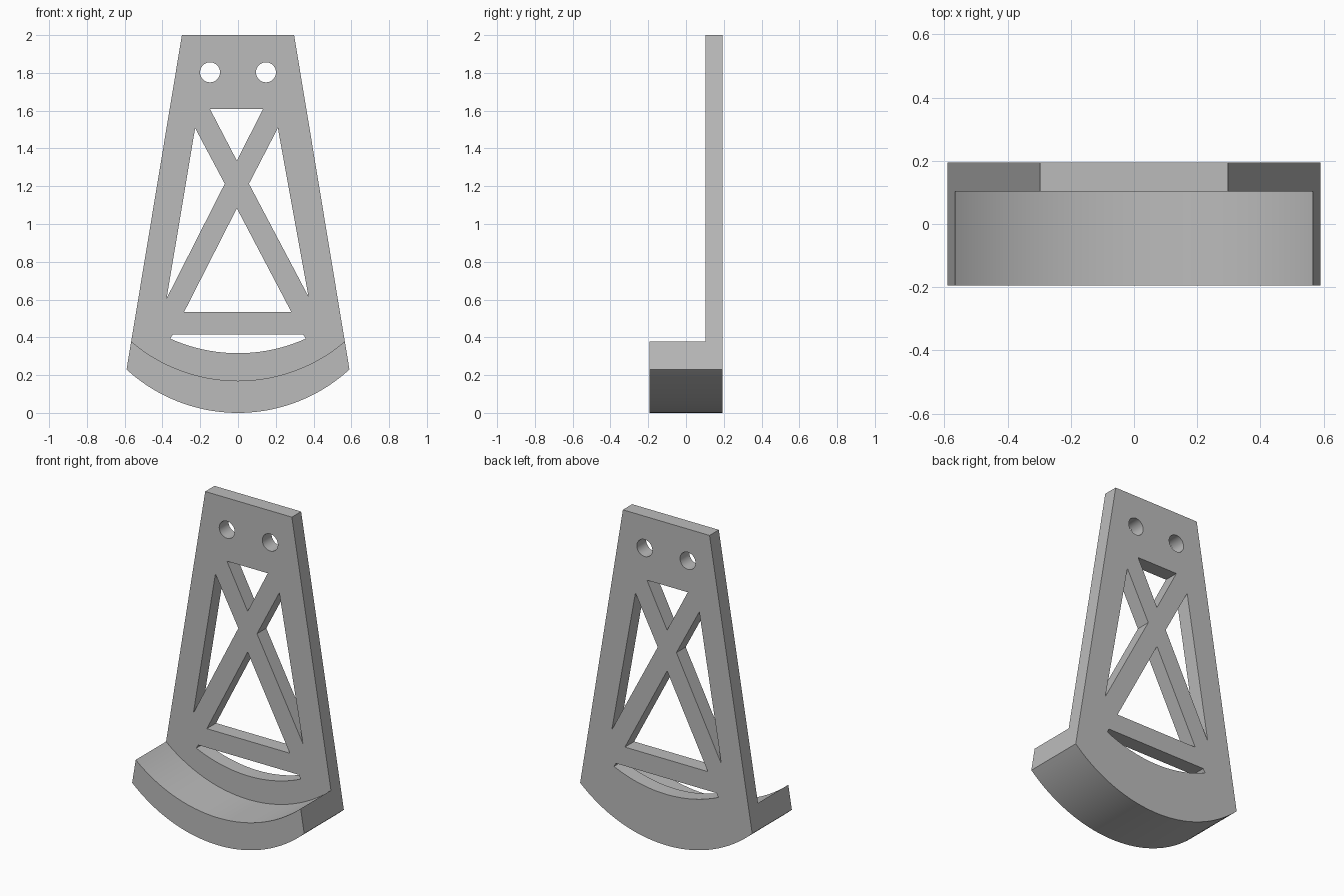
import bpy
import bmesh
import math

RADIUS = 0.872       # shared by every curved edge
HALF_DEPTH = 0.194
PLATE_FRONT = 0.103

if "Cube" in bpy.data.objects:
    bpy.data.objects.remove(bpy.data.objects["Cube"], do_unlink=True)

grey = bpy.data.materials.new("light grey")
grey.use_nodes = True
colour = (0.5, 0.5, 0.5, 1)
grey.diffuse_color = colour
grey.node_tree.nodes["Principled BSDF"].inputs["Base Color"].default_value = colour


def arc(bottom, half_width, steps=40):
    """Points of a sagging arc from left to right."""
    half = math.asin(half_width / RADIUS)
    angles = [half * (2 * i / steps - 1) for i in range(steps + 1)]
    return [(RADIUS * math.sin(a), bottom + RADIUS * (1 - math.cos(a))) for a in angles]


def circle(cx, cz, r, steps=40):
    turns = [2 * math.pi * i / steps for i in range(steps)]
    return [(cx + r * math.cos(a), cz + r * math.sin(a)) for a in turns]


def prism(name, outline, y0, y1):
    """Extrude an x-z outline along y."""
    bm = bmesh.new()
    face = bm.faces.new([bm.verts.new((x, y0, z)) for x, z in outline])
    side = bmesh.ops.extrude_face_region(bm, geom=[face])
    moved = [v for v in side["geom"] if isinstance(v, bmesh.types.BMVert)]
    bmesh.ops.translate(bm, verts=moved, vec=(0, y1 - y0, 0))
    if not face.is_valid or len(bm.faces) < len(outline) + 2:
        bm.faces.new([v for v in bm.verts if v not in moved])
    bmesh.ops.recalc_face_normals(bm, faces=bm.faces)
    mesh = bpy.data.meshes.new(name)
    bm.to_mesh(mesh)
    bm.free()
    mesh.materials.append(grey)
    obj = bpy.data.objects.new(name, mesh)
    bpy.context.collection.objects.link(obj)
    return obj


# Tapered bracket with a rounded foot
bracket = prism("bracket", arc(0, 0.59) + [(0.297, 2), (-0.297, 2)],
                -HALF_DEPTH, HALF_DEPTH)

# Space in front of the plate, above the curved foot
cutters = [prism("front_cutter", arc(0.17, 0.7) + [(0.7, 2.2), (-0.7, 2.2)],
                 -0.4, PLATE_FRONT)]

# Bolt holes, cross-brace windows and curved slot
openings = {
    "left_bolt_hole": circle(0.148, 1.803, 0.053),
    "right_bolt_hole": circle(-0.148, 1.803, 0.053),
    "top_window": [(-0.148, 1.608), (0.132, 1.608), (-0.006, 1.335)],
    "right_window": [(-0.227, 1.508), (-0.07, 1.213), (-0.378, 0.606)],
    "left_window": [(0.211, 1.508), (0.058, 1.213), (0.373, 0.616)],
    "bottom_window": [(-0.286, 0.533), (0.283, 0.533), (-0.006, 1.083)],
    "slot": arc(0.316, 0.358) + [(0.345, 0.416), (-0.345, 0.416)],
}
cutters += [prism(name + "_cutter", pts, 0, 0.4) for name, pts in openings.items()]

bpy.ops.object.select_all(action="DESELECT")
bpy.context.view_layer.objects.active = bracket
bracket.select_set(True)
for cutter in cutters:
    cutter.hide_render = True
    mod = bracket.modifiers.new(cutter.name, "BOOLEAN")
    mod.operation = "DIFFERENCE"
    mod.solver = "EXACT"
    mod.object = cutter
    bpy.ops.object.modifier_apply(modifier=mod.name)
for cutter in cutters:
    bpy.data.objects.remove(cutter, do_unlink=True)

bpy.ops.object.shade_smooth_by_angle(angle=math.radians(20))
